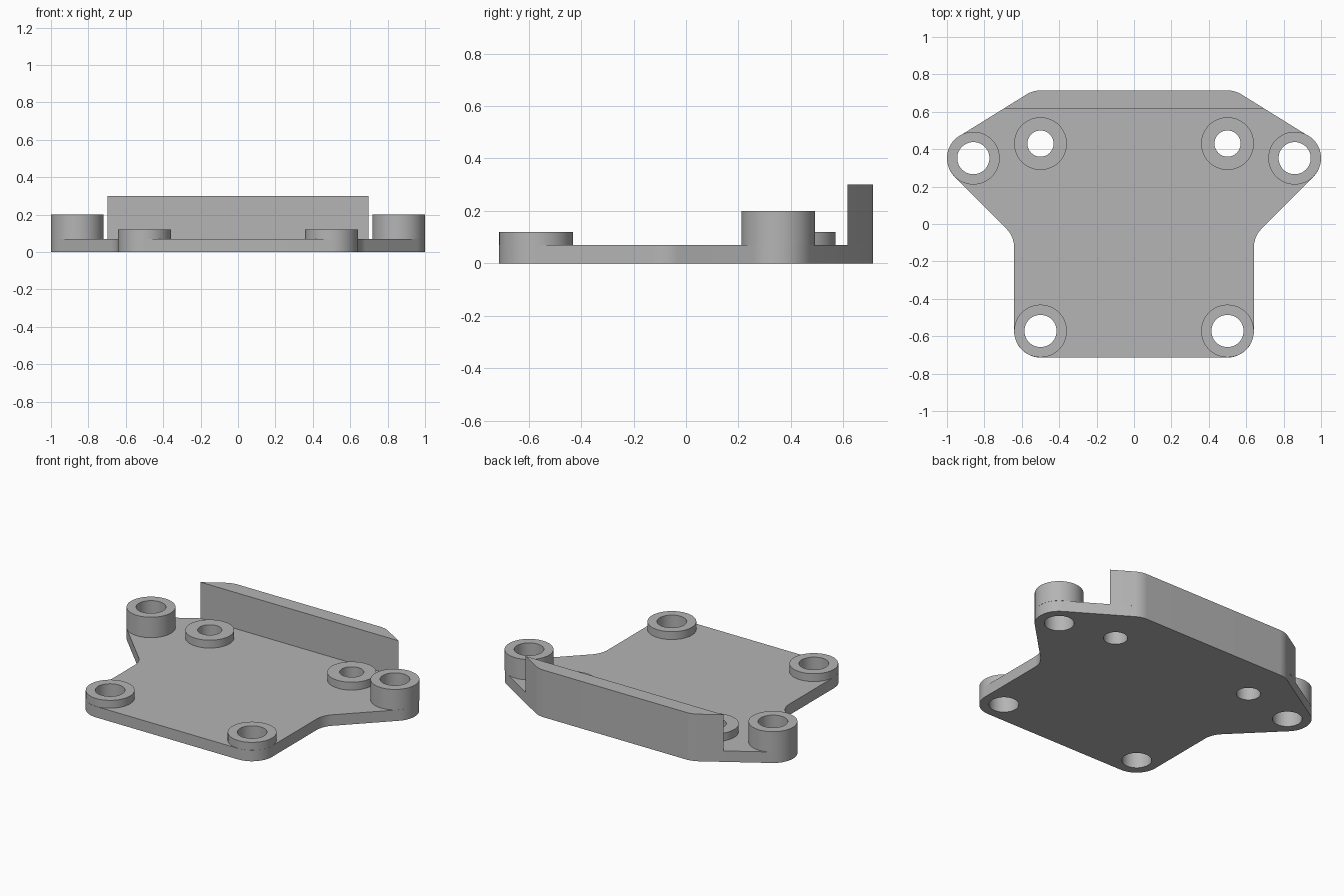
import bpy
import bmesh
from math import cos, sin, pi, tan
from mathutils import Vector

cube = bpy.data.objects.get("Cube")
if cube:
    bpy.data.objects.remove(cube, do_unlink=True)

grey = bpy.data.materials.new("plain_grey")
grey.use_nodes = True
grey.diffuse_color = (0.46, 0.46, 0.46, 1)
grey.node_tree.nodes["Principled BSDF"].inputs["Base Color"].default_value = grey.diffuse_color


def circle(x, y, r, n=48):
    return [(x + r * cos(2 * pi * i / n), y + r * sin(2 * pi * i / n)) for i in range(n)]


def rounded(corners, steps=12):
    """Outline through (x, y, radius) corners, each rounded by a tangent arc."""
    out = []
    for i, (x, y, r) in enumerate(corners):
        p = Vector((x, y))
        if r == 0:
            out.append((x, y))
            continue
        a = (Vector(corners[i - 1][:2]) - p).normalized()
        b = (Vector(corners[(i + 1) % len(corners)][:2]) - p).normalized()
        half = a.angle(b) / 2
        centre = p + (a + b).normalized() * (r / sin(half))
        start = p + a * (r / tan(half)) - centre
        end = p + b * (r / tan(half)) - centre
        for k in range(steps + 1):
            out.append(tuple(centre + start.slerp(end, k / steps).normalized() * r))
    return out


def prism(name, loops, z0, z1):
    """Solid between two heights; loops after the first are holes."""
    bm = bmesh.new()
    rims = ([], [])
    for loop in loops:
        low, high = ([bm.verts.new((x, y, z)) for x, y in loop] for z in (z0, z1))
        for i in range(len(loop)):
            f = bm.faces.new((low[i - 1], low[i], high[i], high[i - 1]))
            rims[0].append(bm.edges.get((low[i - 1], low[i])))
            rims[1].append(bm.edges.get((high[i - 1], high[i])))
    for rim in rims:
        bmesh.ops.triangle_fill(bm, edges=rim, use_beauty=True, normal=(0, 0, 1))
    bmesh.ops.recalc_face_normals(bm, faces=bm.faces)
    mesh = bpy.data.meshes.new(name)
    bm.to_mesh(mesh)
    bm.free()
    mesh.materials.append(grey)
    ob = bpy.data.objects.new(name, mesh)
    bpy.context.collection.objects.link(ob)
    bpy.ops.object.select_all(action='DESELECT')
    ob.select_set(True)
    bpy.context.view_layer.objects.active = ob
    bpy.ops.object.shade_smooth_by_angle()
    return ob


def mirrored(half):
    return half + [(-c[0],) + tuple(c[1:]) for c in reversed(half)]


THICK = 0.07
R = 0.141

# Bosses: name, x, y, bore radius, top height
bosses = [
    ("front_boss", 0.5, -0.572, 0.086, 0.12),
    ("inner_boss", 0.5, 0.43, 0.07, 0.12),
    ("wing_boss", 0.859, 0.352, 0.086, 0.2),
]
holes = []
for name, x, y, bore, top in bosses:
    for side, s in (("left", 1), ("right", -1)):
        hole = circle(s * x, y, bore)
        holes.append(hole)
        prism(f"{side}_{name}", [circle(s * x, y, R), hole], THICK, top)

# Base plate with rounded wings and through holes
outline = rounded(mirrored([
    (0.641, -0.714, R),
    (0.641, -0.067, R),
    (1.084, 0.377, R),
    (0.54, 0.714, R),
]))
prism("base_plate", [outline] + holes, 0, THICK)

# Upright wall along the back edge
wall = rounded(mirrored([(0.697, 0.617, 0), (0.54, 0.714, R)]))
prism("back_wall", [wall], THICK, 0.3)
